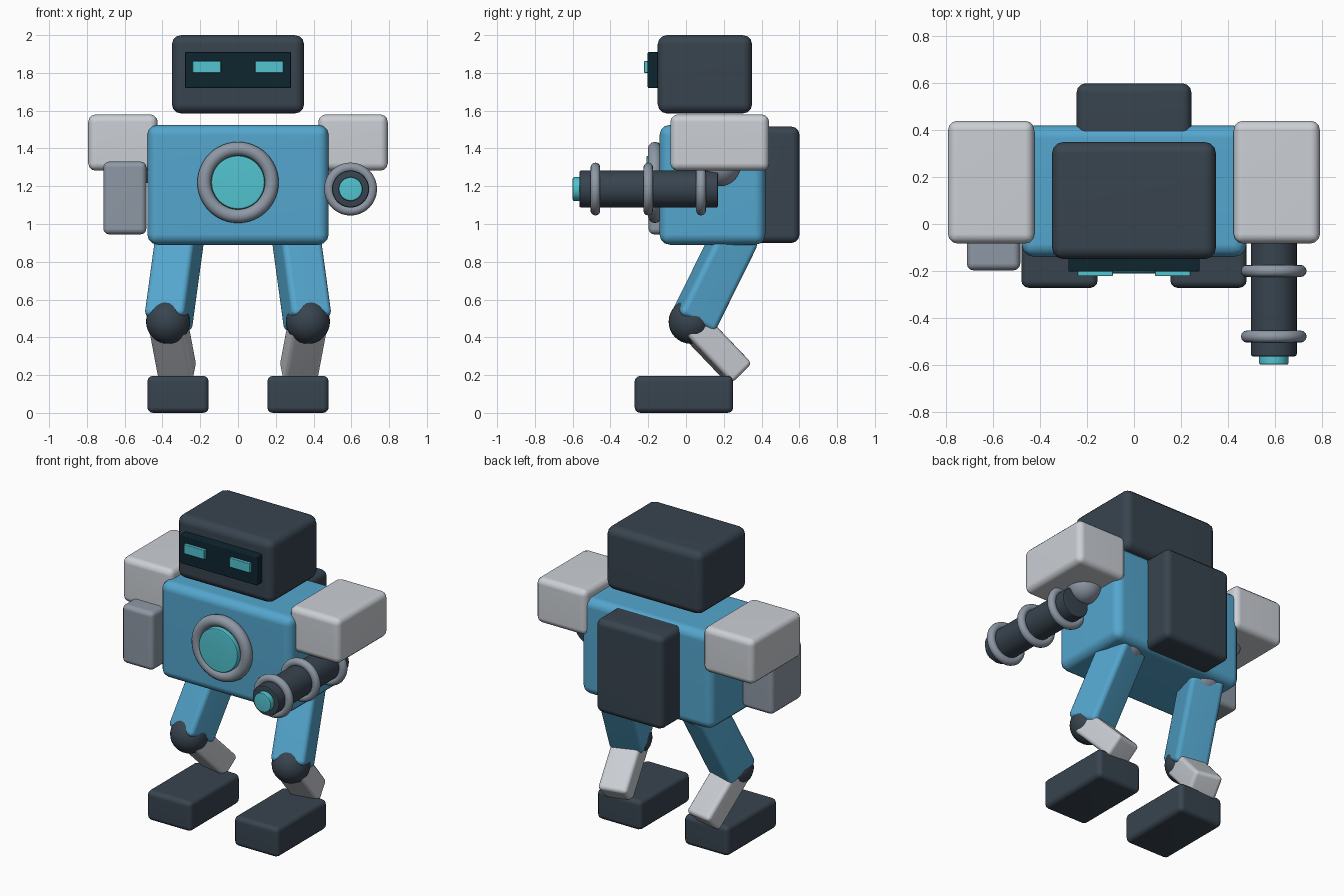
import bpy, bmesh, math
from mathutils import Vector, Matrix

if "Cube" in bpy.data.objects:
    bpy.data.objects.remove(bpy.data.objects["Cube"])


def material(name, srgb):
    lin = [((c / 255 + 0.055) / 1.055) ** 2.4 for c in srgb]
    m = bpy.data.materials.new(name)
    m.diffuse_color = (*lin, 1)
    m.use_nodes = True
    m.node_tree.nodes["Principled BSDF"].inputs["Base Color"].default_value = m.diffuse_color
    return m


BLUE = material("blue paint", (84, 166, 206))
LIGHT = material("light grey", (203, 207, 213))
GREY = material("mid grey", (142, 152, 165))
DARK = material("charcoal", (56, 68, 79))
VISOR = material("visor black", (14, 37, 47))
GLOW = material("cyan glow", (82, 196, 208))


def finish(name, bm, mat, matrix=None):
    """Turn a bmesh into a smooth-shaded object with sharp edges kept."""
    if matrix is not None:
        bm.transform(matrix)
    bmesh.ops.recalc_face_normals(bm, faces=bm.faces)
    me = bpy.data.meshes.new(name)
    bm.to_mesh(me)
    bm.free()
    me.materials.append(mat)
    ob = bpy.data.objects.new(name, me)
    bpy.context.collection.objects.link(ob)
    bpy.ops.object.select_all(action='DESELECT')
    ob.select_set(True)
    bpy.context.view_layer.objects.active = ob
    bpy.ops.object.shade_smooth_by_angle(angle=math.radians(40))
    wn = ob.modifiers.new("weighted normals", 'WEIGHTED_NORMAL')
    wn.keep_sharp = True
    return ob


def rounded_box(size, bevel):
    bm = bmesh.new()
    bmesh.ops.create_cube(bm, size=1)
    bmesh.ops.scale(bm, vec=size, verts=bm.verts)
    bmesh.ops.bevel(bm, geom=bm.edges[:], offset=bevel, segments=3,
                    profile=0.5, affect='EDGES', clamp_overlap=True)
    return bm


def box(name, lo, hi, bevel, mat):
    lo, hi = Vector(lo), Vector(hi)
    return finish(name, rounded_box(hi - lo, bevel), mat,
                  Matrix.Translation((lo + hi) / 2))


def limb(name, start, end, width, depth, bevel, mat):
    """Rounded box running from start to end."""
    start, end = Vector(start), Vector(end)
    axis = end - start
    rot = axis.to_track_quat('Z', 'Y').to_matrix().to_4x4()
    return finish(name, rounded_box((width, depth, axis.length), bevel), mat,
                  Matrix.Translation((start + end) / 2) @ rot)


def ball(name, centre, radius, mat):
    bm = bmesh.new()
    bmesh.ops.create_uvsphere(bm, u_segments=32, v_segments=16, radius=radius)
    return finish(name, bm, mat, Matrix.Translation(centre))


def lathe(name, centre, profile, mat, closed=False, steps=48):
    """Spin (radius, y) points about the y axis."""
    bm = bmesh.new()
    vs = [bm.verts.new((r, y, 0)) for r, y in profile]
    edges = [bm.edges.new(p) for p in zip(vs, vs[1:])]
    if closed:
        edges.append(bm.edges.new((vs[-1], vs[0])))
    bmesh.ops.spin(bm, geom=vs + edges, cent=(0, 0, 0), axis=(0, 1, 0),
                   angle=math.tau, steps=steps)
    bmesh.ops.remove_doubles(bm, verts=bm.verts, dist=1e-5)
    return finish(name, bm, mat, Matrix.Translation(centre))


def disc(name, x, z, y0, y1, r, b, mat):
    return lathe(name, (x, 0, z), [(0, y0), (r - b, y0), (r - b * 0.3, y0 + b * 0.3), (r, y0 + b),
                                   (r, y1 - b), (r - b * 0.3, y1 - b * 0.3), (r - b, y1), (0, y1)], mat)


def ring(name, centre, major, minor, mat):
    pts = [(major + minor * math.cos(math.tau * i / 12),
            minor * math.sin(math.tau * i / 12)) for i in range(12)]
    return lathe(name, centre, pts, mat, closed=True)


# Head with visor and eyes
box("head", (-0.35, -0.15, 1.585), (0.35, 0.35, 2.0), 0.05, DARK)
box("visor", (-0.28, -0.203, 1.72), (0.28, -0.12, 1.91), 0.006, VISOR)

# Torso, backpack and chest light
box("torso", (-0.48, -0.14, 0.89), (0.48, 0.42, 1.525), 0.055, BLUE)
box("backpack", (-0.245, 0.34, 0.90), (0.245, 0.60, 1.515), 0.04, DARK)
ring("chest_ring", (0, -0.165, 1.22), 0.178, 0.037, GREY)
disc("chest_light", 0, 1.22, -0.21, -0.10, 0.143, 0.012, GLOW)

# Mirrored parts
for s, side in ((-1, "left"), (1, "right")):
    def mbox(name, x0, x1, y0, y1, z0, z1, bevel, mat):
        a, b = sorted((s * x0, s * x1))
        box(f"{name}_{side}", (a, y0, z0), (b, y1, z1), bevel, mat)

    mbox("eye", 0.09, 0.24, -0.222, -0.19, 1.80, 1.862, 0.004, GLOW)
    mbox("shoulder", 0.425, 0.793, -0.083, 0.44, 1.282, 1.58, 0.04, LIGHT)
    ball(f"shoulder_joint_{side}", (s * 0.54, 0.18, 1.31), 0.11, GREY)
    mbox("foot", 0.155, 0.48, -0.272, 0.25, 0.004, 0.2, 0.03, DARK)

    # Bent leg
    hip = (s * 0.305, 0.27, 0.95)
    knee = (s * 0.37, 0.035, 0.475)
    ball(f"hip_joint_{side}", hip, 0.12, GREY)
    limb(f"thigh_{side}", knee, hip, 0.22, 0.22, 0.03, BLUE)
    ball(f"knee_{side}", (s * 0.37, 0.025, 0.483), 0.117, DARK)
    limb(f"shin_{side}", (s * 0.37, 0.03, 0.475), (s * 0.32, 0.283, 0.21),
         0.19, 0.15, 0.025, LIGHT)

# Plain forearm on one side
box("forearm", (-0.713, -0.198, 0.945), (-0.485, 0.12, 1.33), 0.03, GREY)

# Cannon arm on the other
CX, CZ = 0.596, 1.185
disc("cannon_barrel", CX, CZ, -0.565, 0.17, 0.098, 0.01, DARK)
disc("cannon_muzzle", CX, CZ, -0.6, -0.55, 0.063, 0.008, GLOW)
for i, y in enumerate((-0.48, -0.2, 0.08)):
    ring(f"cannon_ring_{i + 1}", (CX, y, CZ), 0.114, 0.026, GREY)

# Set the soles on the ground
for ob in bpy.data.objects:
    if ob.name.startswith("foot"):
        ob.location.z -= 0.004
